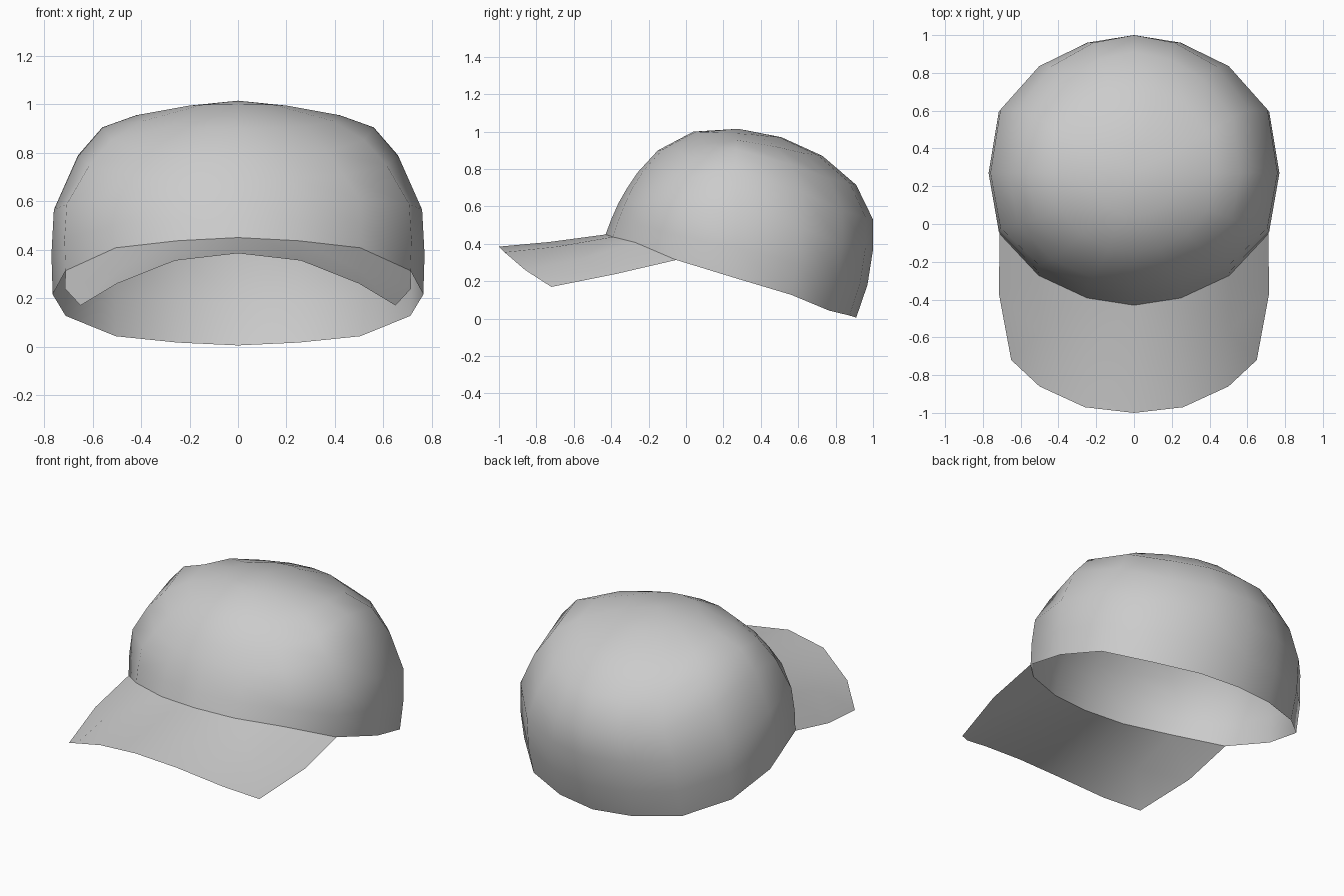
import bpy
import bmesh
from mathutils import Vector

cube = bpy.data.objects.get("Cube")
if cube:
    bpy.data.objects.remove(cube, do_unlink=True)

# Crown profiles from the button down to the rim
FRONT = [(.04, 1.0), (-.15, .90), (-.26, .78), (-.32, .69), (-.36, .62), (-.40, .53), (-.43, .45)]  # y, z
BACK = [(.51, .97), (.73, .87), (.91, .715), (1.0, .53), (1.0, .37), (.97, .18), (.91, .005)]       # y, z
SIDE = [(.22, .99), (.42, .955), (.56, .905), (.66, .79), (.76, .565), (.77, .38), (.765, .215)]    # x, z
CENTRE_Y = .27

# Quarter outline from the middle to the side: across, along, height blend
QUARTER = [(0, 1, 1), (.325, .945, .945), (.66, .775, .82), (.93, .46, .42), (1, 0, 0)]

# Half brim rows from the middle to the side
BRIM_MIDDLE = [(0, -.73, .41), (.25, -.69, .385), (.5, -.57, .315), (.715, -.37, .24)]
BRIM_EDGE = [(0, -1, .385), (.26, -.97, .355), (.5, -.86, .26), (.65, -.72, .17)]


def half_ring(front, back, side):
    """Points of one crown ring from the front middle round to the back middle."""
    def point(end, across, along, blend):
        return (side[0] * across, CENTRE_Y + (end[0] - CENTRE_Y) * along,
                side[1] + (end[1] - side[1]) * blend)
    return ([point(front, *q) for q in QUARTER] +
            [point(back, *q) for q in reversed(QUARTER[:-1])])


def add_strip(bm, upper, lower):
    for i in range(len(upper) - 1):
        bm.faces.new((upper[i], lower[i], lower[i + 1], upper[i + 1]))


bm = bmesh.new()


def add_row(points):
    return [bm.verts.new(Vector(p)) for p in points]


# Crown
rings = [add_row(half_ring(*ends)) for ends in zip(FRONT, BACK, SIDE)]
button = bm.verts.new((0, .28, 1.015))
for a, b in zip(rings[0], rings[0][1:]):
    bm.faces.new((button, a, b))
for upper, lower in zip(rings, rings[1:]):
    add_strip(bm, upper, lower)

# Brim, joined to the front of the rim
middle, edge = add_row(BRIM_MIDDLE), add_row(BRIM_EDGE)
add_strip(bm, rings[-1][:4], middle)
add_strip(bm, middle, edge)

# Other half
bmesh.ops.mirror(bm, geom=bm.verts[:] + bm.edges[:] + bm.faces[:], axis='X', merge_dist=.001)
bmesh.ops.remove_doubles(bm, verts=bm.verts[:], dist=.001)
bmesh.ops.recalc_face_normals(bm, faces=bm.faces[:])
bm.normal_update()
if max(bm.faces, key=lambda f: f.calc_center_median().z).normal.z < 0:
    bmesh.ops.reverse_faces(bm, faces=bm.faces[:])

mesh = bpy.data.meshes.new("cap")
bm.to_mesh(mesh)
bm.free()
cap = bpy.data.objects.new("cap", mesh)
bpy.context.collection.objects.link(cap)

# Cloth
cloth = bpy.data.materials.new("light_grey_cloth")
cloth.use_nodes = True
grey = (.6, .6, .6, 1)
cloth.diffuse_color = grey
cloth.node_tree.nodes["Principled BSDF"].inputs["Base Color"].default_value = grey
mesh.materials.append(cloth)

# Smooth shading with a crease where the brim meets the crown
bpy.ops.object.select_all(action='DESELECT')
cap.select_set(True)
bpy.context.view_layer.objects.active = cap
bpy.ops.object.shade_smooth_by_angle(angle=.87)
